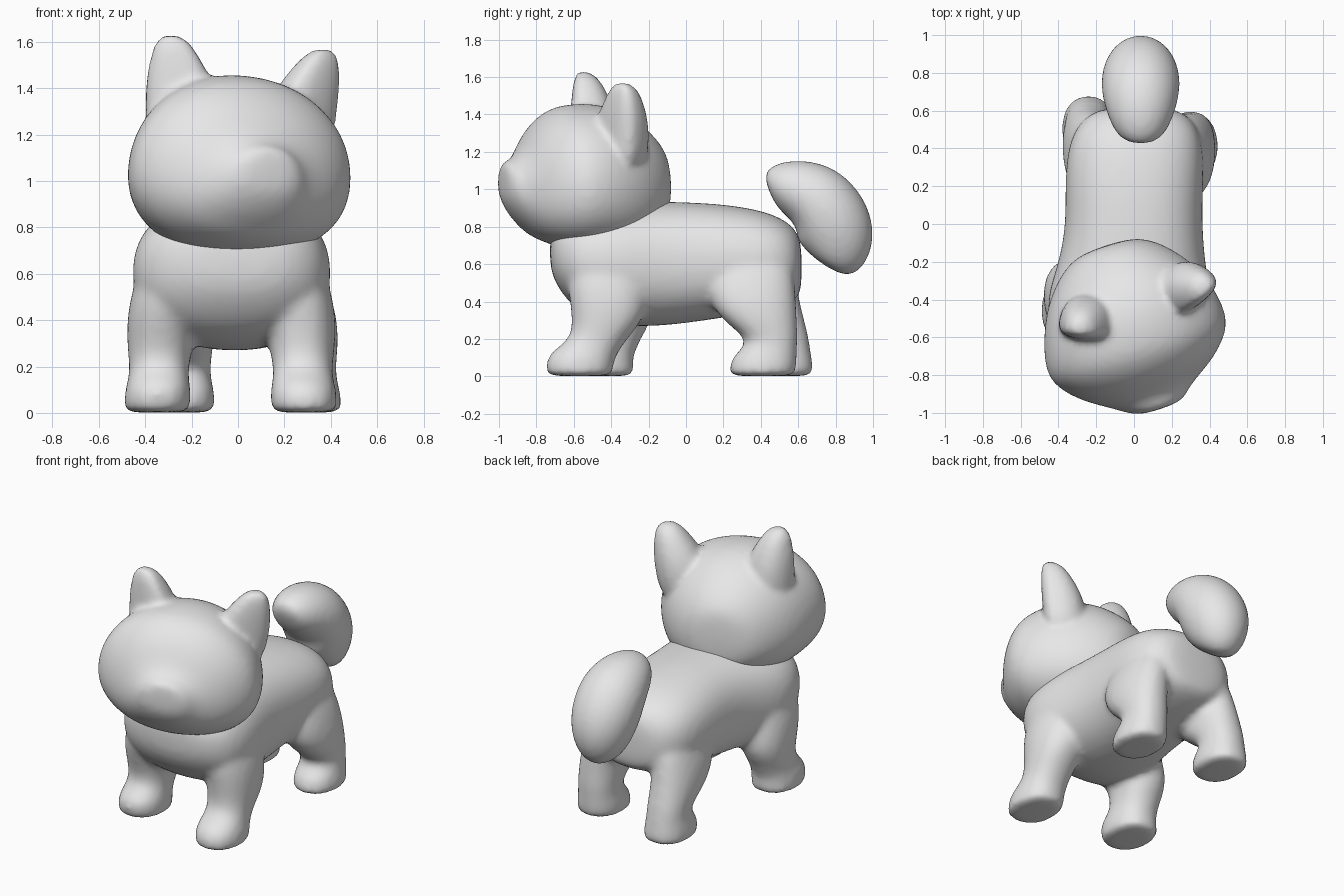
import bpy, bmesh, math
from mathutils import Matrix, Vector

if "Cube" in bpy.data.objects:
    bpy.data.objects.remove(bpy.data.objects["Cube"])

grey = bpy.data.materials.new("plain grey")
grey.use_nodes = True
COLOUR = (0.8, 0.8, 0.8, 1)
grey.diffuse_color = COLOUR
grey.node_tree.nodes["Principled BSDF"].inputs["Base Color"].default_value = COLOUR


def ring(bm, centre, side, up, power=1.0, dent=1.0, egg=0.0, count=20):
    """One rounded cross-section; dent flattens the lower half, egg narrows the upper."""
    verts = []
    for i in range(count):
        a = math.tau * i / count
        c, s = math.cos(a), math.sin(a)
        c = math.copysign(abs(c) ** power, c) * (1 - egg * s)
        s = math.copysign(abs(s) ** power, s)
        verts.append(bm.verts.new(centre + side * c + up * (s * dent if s < 0 else s)))
    return verts


def skin(bm, rings):
    """Join cross-sections into a closed tube."""
    faces = []
    for a, b in zip(rings, rings[1:]):
        for i in range(len(a)):
            j = (i + 1) % len(a)
            faces.append(bm.faces.new((a[i], a[j], b[j], b[i])))
    faces += [bm.faces.new(rings[0][::-1]), bm.faces.new(rings[-1])]
    bmesh.ops.recalc_face_normals(bm, faces=faces)


def lengthwise(bm, rows, power=0.85, egg=0.0):
    """Rows of (y, centre x, half width, bottom, top)."""
    skin(bm, [ring(bm, Vector((x, y, (lo + hi) / 2)), Vector((w, 0, 0)),
                   Vector((0, 0, (hi - lo) / 2)), power, egg=egg)
              for y, x, w, lo, hi in rows])


def upright(bm, rows, power=0.9, dent=1.0, spin=0.0):
    """Rows of (z, x, y, x radius, y radius), each section spun about z."""
    c, s = math.cos(math.radians(spin)), math.sin(math.radians(spin))
    skin(bm, [ring(bm, Vector((x, y, z)), Vector((c, s, 0)) * rx, Vector((-s, c, 0)) * ry,
                   power, dent) for z, x, y, rx, ry in rows])


def finish(name, bm, smooth=4):
    mesh = bpy.data.meshes.new(name)
    bm.to_mesh(mesh)
    bm.free()
    obj = bpy.data.objects.new(name, mesh)
    bpy.context.collection.objects.link(obj)
    mesh.materials.append(grey)
    obj.modifiers.new("round", 'SUBSURF').levels = 2
    obj.modifiers["round"].render_levels = 2
    remesh = obj.modifiers.new("blend", 'REMESH')
    remesh.mode = 'VOXEL'
    remesh.voxel_size = 0.02
    remesh.use_smooth_shade = True
    relax = obj.modifiers.new("relax", 'SMOOTH')
    relax.factor = 0.5
    relax.iterations = smooth


# Body and four legs, blended together
bm = bmesh.new()
lengthwise(bm, [
    (0.62, 0.02, 0.13, 0.46, 0.70), (0.59, 0.02, 0.27, 0.40, 0.80),
    (0.45, 0.01, 0.365, 0.35, 0.885), (0.2, 0, 0.37, 0.31, 0.925),
    (0, 0, 0.365, 0.28, 0.935), (-0.2, -0.01, 0.39, 0.26, 0.94),
    (-0.4, -0.03, 0.445, 0.27, 0.93), (-0.58, -0.03, 0.415, 0.34, 0.90),
    (-0.68, -0.02, 0.31, 0.46, 0.84), (-0.73, 0, 0.16, 0.57, 0.77)])

# Rows of (z, inward tuck, y, x radius, y radius)
FRONT = [(0, 0, -0.57, 0.13, 0.16), (0.015, 0, -0.57, 0.145, 0.18),
         (0.1, 0, -0.565, 0.145, 0.185), (0.15, 0, -0.52, 0.13, 0.175),
         (0.21, 0, -0.46, 0.13, 0.155), (0.32, 0, -0.41, 0.15, 0.2),
         (0.5, 0.01, -0.42, 0.16, 0.22), (0.75, 0.07, -0.42, 0.12, 0.2)]
HIND = [(0, 0, 0.4, 0.13, 0.16), (0.015, 0, 0.41, 0.145, 0.18),
        (0.1, 0, 0.415, 0.14, 0.18), (0.15, 0, 0.45, 0.125, 0.145),
        (0.21, 0, 0.46, 0.125, 0.14), (0.3, 0, 0.39, 0.14, 0.205),
        (0.45, 0.01, 0.34, 0.145, 0.25), (0.7, 0.07, 0.36, 0.11, 0.2)]
# foot x, hip x, and how far back the foot is set
for rows, foot, hip, back in ((FRONT, 0.285, 0.27, 0), (FRONT, -0.35, -0.325, 0.12),
                              (HIND, 0.305, 0.29, 0), (HIND, -0.24, -0.245, 0.1)):
    leg = []
    for z, tuck, y, rx, ry in rows:
        t = min(z / 0.5, 1)
        x = foot + (hip - foot) * t - math.copysign(tuck, hip)
        leg.append((z, x, y + back * (1 - t), rx, ry))
    upright(bm, leg)
finish("body_and_legs", bm, smooth=9)

# Head with muzzle and ears, turned and tilted
bm = bmesh.new()
lengthwise(bm, [
    (0.42, 0.01, 0.12, 0.88, 1.16), (0.375, 0.01, 0.25, 0.79, 1.26),
    (0.22, 0.01, 0.395, 0.69, 1.40), (0.05, 0.01, 0.475, 0.66, 1.465),
    (-0.12, 0, 0.51, 0.67, 1.46), (-0.22, 0, 0.475, 0.70, 1.43),
    (-0.32, 0, 0.375, 0.74, 1.34), (-0.38, 0, 0.28, 0.80, 1.22),
    (-0.43, 0, 0.2, 0.85, 1.165), (-0.475, 0.01, 0.15, 0.92, 1.15),
    (-0.495, 0.01, 0.08, 0.98, 1.13)], power=0.92, egg=0.1)
# Rows of (z, x, x radius, y radius)
EAR = [(1.1, 0.27, 0.15, 0.18), (1.32, 0.28, 0.165, 0.185), (1.43, 0.305, 0.14, 0.16),
       (1.52, 0.33, 0.105, 0.125), (1.58, 0.345, 0.07, 0.085), (1.605, 0.35, 0.03, 0.035)]
for side in (1, -1):
    upright(bm, [(z, side * x + 0.04, 0.035, rx, ry) for z, x, rx, ry in EAR],
            dent=0.4, spin=side * 22)
turn = (Matrix.Translation((-0.015, -0.51, 1.05)) @ Matrix.Rotation(math.radians(18), 4, 'Z')
        @ Matrix.Rotation(math.radians(5), 4, 'Y') @ Matrix.Translation((-0.01, 0, -1.05)))
bm.transform(turn)
finish("head", bm)

# Curled tail: cross-sections swept round a short arc
bm = bmesh.new()
HUB = Vector((0.035, 0.565, 0.715))
sections = []
for degrees, reach, half_width, thick in (
        (114, 0.305, 0.08, 0.08), (105, 0.295, 0.14, 0.14), (84, 0.28, 0.185, 0.175),
        (58, 0.265, 0.21, 0.21), (30, 0.25, 0.21, 0.215), (5, 0.245, 0.19, 0.21),
        (-18, 0.24, 0.155, 0.18), (-35, 0.24, 0.09, 0.11)):
    a = math.radians(degrees)
    out = Vector((0, math.cos(a), math.sin(a)))
    sections.append(ring(bm, HUB + out * reach, Vector((half_width, 0, 0)), out * thick))
skin(bm, sections)
finish("tail", bm)
